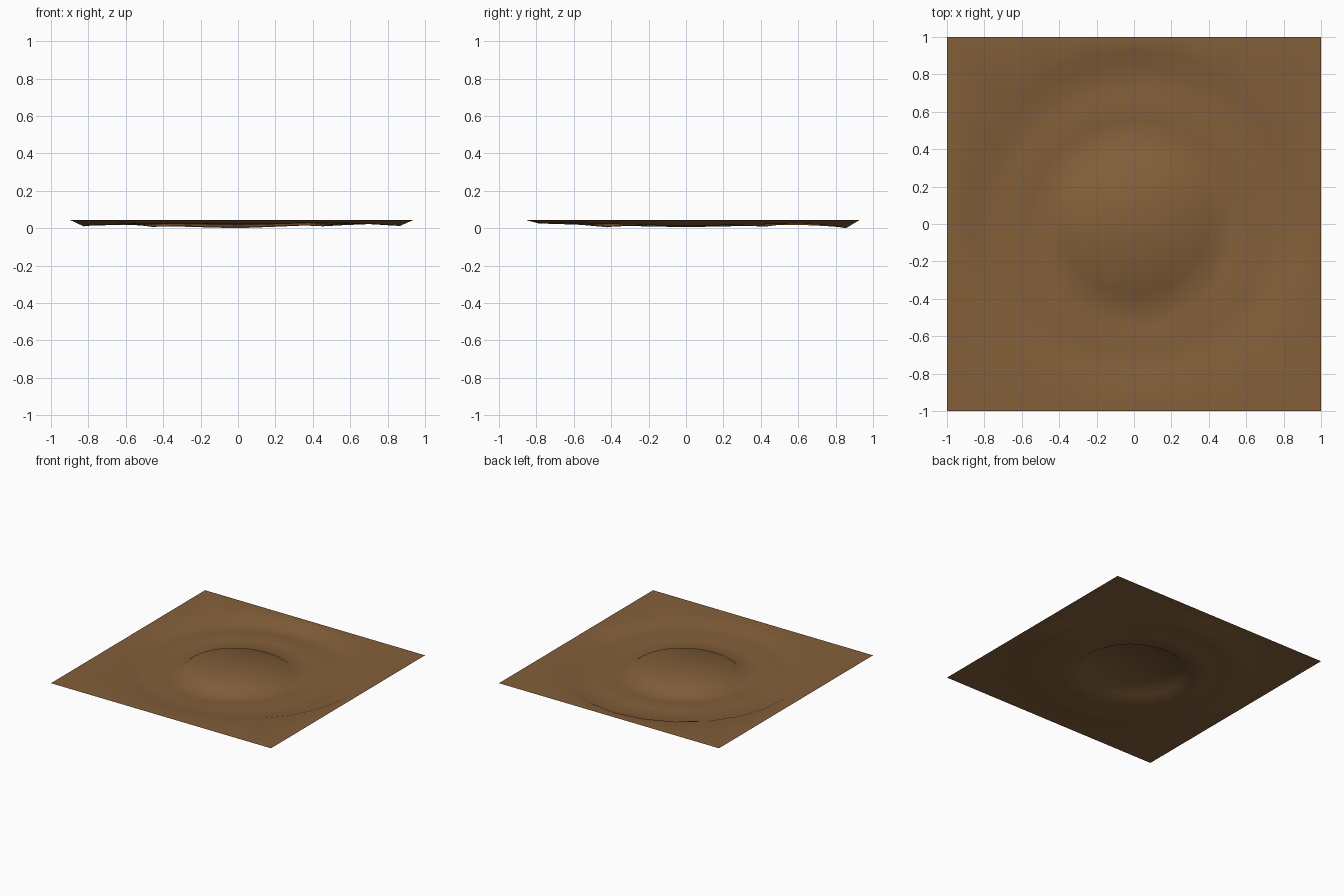
import bpy, bmesh, math

if "Cube" in bpy.data.objects:
    bpy.data.objects.remove(bpy.data.objects["Cube"])

RIM_Z = 0.045
SEG = 24

soil = bpy.data.materials.new("brown_soil")
soil.diffuse_color = (0.23, 0.115, 0.042, 1)
soil.use_nodes = True
soil.node_tree.nodes["Principled BSDF"].inputs["Base Color"].default_value = soil.diffuse_color

bm = bmesh.new()


def lerp_table(table, angle):
    """Value around the circle from evenly spaced samples."""
    t = (angle / math.tau) % 1 * len(table)
    i = int(t)
    f = t - i
    return table[i % len(table)] * (1 - f) + table[(i + 1) % len(table)] * f


# Outer bank radius at E, NE, N, NW, W, SW, S, SE
outer = [0.94, 0.92, 0.93, 0.93, 0.90, 0.87, 0.86, 0.88]
# Trough heights around the circle: inner foot, middle bed, outer foot
inner_z = [0.010, 0.015, 0.008, 0.012, 0.006, 0.012, 0.005, 0.015]
mid_z = [0.016, 0.030, 0.026, 0.028, 0.020, 0.026, 0.018, 0.030]
outer_z = [0.012, 0.026, 0.000, 0.018, 0.010, 0.024, 0.025, 0.028]


def ring(radius, height):
    verts = []
    for i in range(SEG):
        a = math.tau * i / SEG
        r = radius(a)
        verts.append(bm.verts.new((r * math.cos(a), r * math.sin(a), height(a))))
    return verts


def bridge(a, b):
    for i in range(SEG):
        j = (i + 1) % SEG
        bm.faces.new((a[i], b[i], b[j], a[j]))


# Central island, moat bed and outer bank
def island(a):
    return 0.385 + 0.015 * math.cos(2 * a)


def bank(a):
    return lerp_table(outer, a)


rings = [
    ring(island, lambda a: RIM_Z),
    ring(lambda a: island(a) + 0.05, lambda a: lerp_table(inner_z, a)),
    ring(lambda a: 0.56, lambda a: lerp_table(mid_z, a)),
    ring(lambda a: 0.70, lambda a: 0.5 * (lerp_table(mid_z, a) + 0.028)),
    ring(lambda a: bank(a) - 0.075, lambda a: lerp_table(outer_z, a)),
    ring(bank, lambda a: RIM_Z),
]
bm.faces.new(rings[0])

# Square border of the tile
border = []
for i in range(SEG):
    a = math.tau * i / SEG
    c, s = math.cos(a), math.sin(a)
    k = 1 / max(abs(c), abs(s))
    border.append(bm.verts.new((c * k, s * k, RIM_Z)))
rings.append(border)
for a, b in zip(rings, rings[1:]):
    bridge(a, b)

bmesh.ops.triangulate(bm, faces=[f for f in bm.faces if len(f.verts) == 4])
for f in bm.faces:
    f.smooth = True
    if f.normal.z < 0:
        f.normal_flip()

mesh = bpy.data.meshes.new("moat_ground_tile")
bm.normal_update()
bm.to_mesh(mesh)
bm.free()
mesh.materials.append(soil)
tile = bpy.data.objects.new("moat_ground_tile", mesh)
bpy.context.collection.objects.link(tile)
